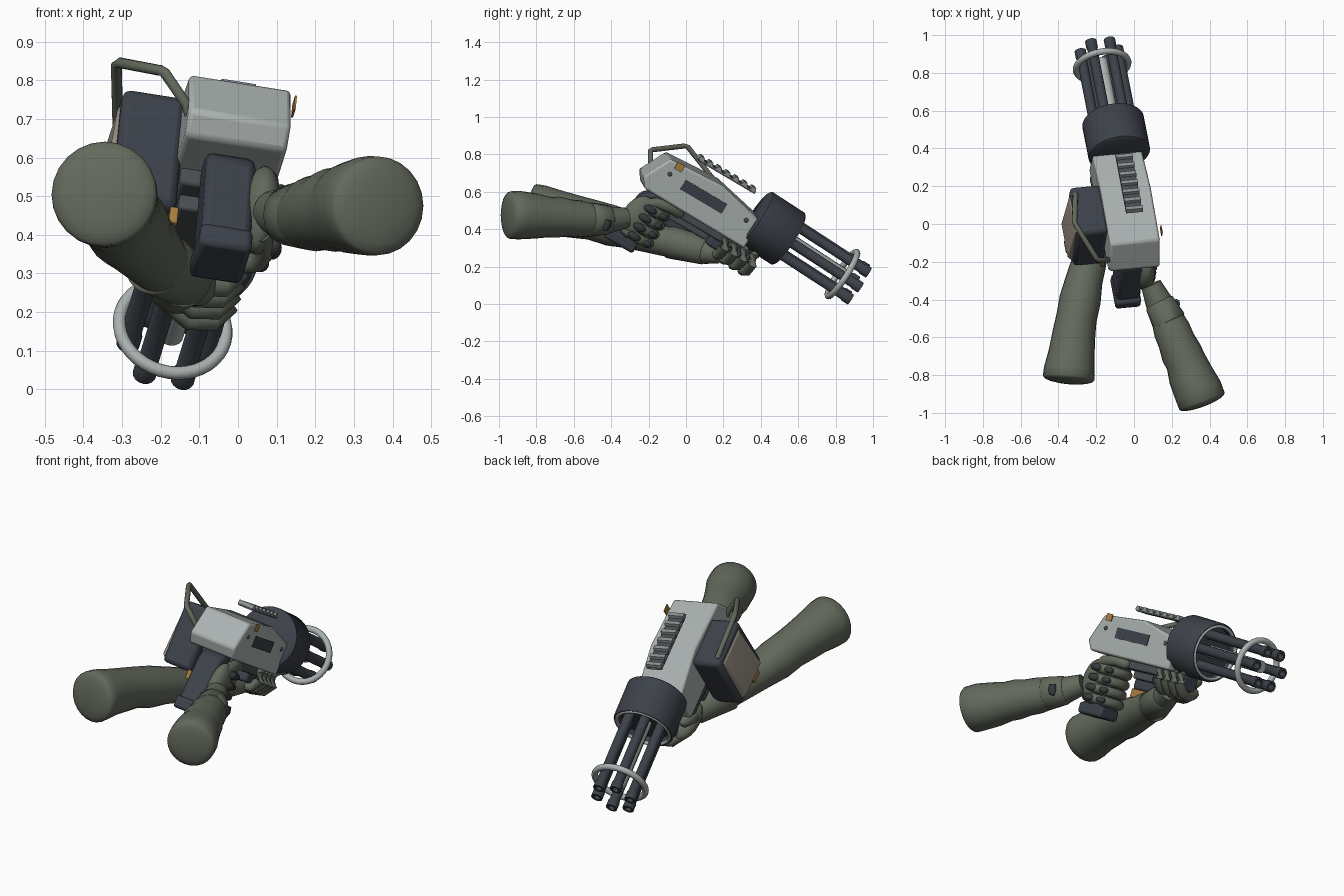
import bpy, bmesh, math
from mathutils import Matrix, Vector

if "Cube" in bpy.data.objects:
    bpy.data.objects.remove(bpy.data.objects["Cube"])

# Gun frame: local X = right, Y = along the barrels, Z = up; origin at drum centre
GX, GY, GZ = Vector((.984, .093, -.155)), Vector((-.159, .85, -.502)), Vector((.085, .519, .851))
GUN = Matrix((GX, GY, GZ)).transposed().to_4x4()
GUN.translation = (-.095, .46, .405)
BARRELS = GUN @ Matrix.Rotation(-.042, 4, 'X')
WORLD = Matrix.Identity(4)


def material(name, r, g, b):
    m = bpy.data.materials.new(name)
    m.diffuse_color = (r, g, b, 1)
    m.use_nodes = True
    m.node_tree.nodes["Principled BSDF"].inputs["Base Color"].default_value = m.diffuse_color
    return m


PALE = material("pale metal", .40, .44, .43)
MID = material("rail metal", .25, .275, .275)
DARK = material("dark gunmetal", .046, .053, .068)
OLIVE = material("olive cloth", .125, .143, .108)
PAD = material("dark pad", .04, .043, .048)
BEIGE = material("beige panel", .30, .265, .22)
ORANGE = material("orange brass", .40, .21, .05)
PORT = material("port grey", .07, .076, .082)


def finish(bm, name, mat, frame=GUN, bevel=0, segs=2, angle=40):
    bmesh.ops.recalc_face_normals(bm, faces=bm.faces)
    me = bpy.data.meshes.new(name)
    bm.to_mesh(me)
    bm.free()
    me.materials.append(mat)
    ob = bpy.data.objects.new(name, me)
    bpy.context.collection.objects.link(ob)
    ob.matrix_world = frame
    if bevel:
        mod = ob.modifiers.new("bevel", 'BEVEL')
        mod.width, mod.segments, mod.limit_method = bevel, segs, 'ANGLE'
    bpy.ops.object.select_all(action='DESELECT')
    bpy.context.view_layer.objects.active = ob
    ob.select_set(True)
    bpy.ops.object.shade_smooth_by_angle(angle=math.radians(angle))
    return ob


def prism(name, profile, x0, x1, mat, bevel=0):
    """Side profile (y, z) extruded across x."""
    bm = bmesh.new()
    a = [bm.verts.new((x0, y, z)) for y, z in profile]
    b = [bm.verts.new((x1, y, z)) for y, z in profile]
    n = len(a)
    bm.faces.new(a)
    bm.faces.new(b)
    for i in range(n):
        bm.faces.new((a[i], a[(i + 1) % n], b[(i + 1) % n], b[i]))
    return finish(bm, name, mat, GUN, bevel)


def box(name, x, y, z, mat, bevel=0):
    return prism(name, [(y[0], z[0]), (y[1], z[0]), (y[1], z[1]), (y[0], z[1])], x[0], x[1], mat, bevel)


def lathe(name, profile, mat, centre=(0, 0), n=32, closed=False):
    """Profile of (y, radius) spun about the barrel direction."""
    bm = bmesh.new()
    rings = [[bm.verts.new((centre[0] + r * math.cos(t), y, centre[1] + r * math.sin(t)))
              for t in [2 * math.pi * k / n for k in range(n)]] for y, r in profile]
    pairs = list(zip(rings, rings[1:]))
    if closed:
        pairs.append((rings[-1], rings[0]))
    else:
        bm.faces.new(rings[0])
        bm.faces.new(rings[-1])
    for p, q in pairs:
        for k in range(n):
            bm.faces.new((p[k], p[(k + 1) % n], q[(k + 1) % n], q[k]))
    return finish(bm, name, mat, BARRELS)


def ring(name, y, major, minor, mat):
    prof = [(y + minor * math.sin(a), major + minor * math.cos(a))
            for a in [2 * math.pi * k / 12 for k in range(12)]]
    return lathe(name, prof, mat, n=40, closed=True)


def limb(name, path, radii, mat, frame=GUN, n=16, dome=0):
    """Round tube following a path; dome rounds off the first end."""
    pts, radii = [Vector(p) for p in path], list(radii)
    if dome:
        out = (pts[0] - pts[1]).normalized()
        steps = [math.radians(d) for d in (80, 60, 40, 20)]
        r0 = radii[0]
        pts = [pts[0] + out * dome * math.sin(s) for s in steps] + pts
        radii = [r0 * math.cos(s) for s in steps] + radii
    bm = bmesh.new()
    loops = []
    for i, (p, r) in enumerate(zip(pts, radii)):
        t = pts[min(i + 1, len(pts) - 1)] - pts[max(i - 1, 0)]
        m = t.to_track_quat('Z', 'Y').to_matrix()
        loops.append([bm.verts.new(p + m @ Vector((r * math.cos(a), r * math.sin(a), 0)))
                      for a in [2 * math.pi * k / n for k in range(n)]])
    for p, q in zip(loops, loops[1:]):
        for k in range(n):
            bm.faces.new((p[k], p[(k + 1) % n], q[(k + 1) % n], q[k]))
    bm.faces.new(loops[0])
    bm.faces.new(loops[-1])
    return finish(bm, name, mat, frame, angle=60)


def blob(name, loc, scale, mat, frame=GUN):
    bm = bmesh.new()
    bmesh.ops.create_uvsphere(bm, u_segments=16, v_segments=10, radius=1,
                              matrix=Matrix.Translation(loc) @ Matrix.Diagonal((*scale, 1)))
    return finish(bm, name, mat, frame)


def finger(name, path, r):
    a, b = Vector(path[0]), Vector(path[-1])
    tip = b + (b - Vector(path[-2])).normalized() * r * .8
    limb(name, [a, *path[1:], tip], [r * .8] + [r] * (len(path) - 1) + [r * .4], OLIVE, n=10)


# Receiver body: faceted rear, top rising to a kink then falling to the drum
prism("receiver", [(-.685, .052), (-.76, -.10), (-.72, -.155), (-.09, -.16), (-.09, .012), (-.37, .072)],
      -.146, .122, PALE, .012)
box("underframe", (-.13, .06), (-.56, -.12), (-.20, -.14), PORT, .01)
box("trigger_frame", (-.12, -.03), (-.50, -.26), (-.24, -.18), PORT, .008)
box("ejection_port", (.117, .126), (-.555, -.295), (-.06, .0), DARK)
box("brass_tab", (.137, .142), (-.645, -.60), (.022, .062), ORANGE)
for y, z in ((-.645, -.018), (-.162, -.023)):
    blob("side_bolt", (.122, y, z), (.006, .012, .012), PORT)

# Raised sight rail with cross teeth
box("rail_base", (-.043, .043), (-.535, -.185), (.114, .13), PORT)
for k in range(7):
    y = -.545 + k * .054
    prism("rail_tooth", [(y, .122), (y + .038, .122), (y + .029, .144), (y + .009, .144)], -.045, .045, MID)

# Barrel drum, recessed at the front, with pale lip
lathe("drum", [(-.115, .15), (-.105, .165), (.10, .165), (.11, .158), (.11, .14), (.07, .138)], DARK, n=36)
ring("drum_lip", .107, .146, .009, PALE)

# Six hollow barrels, centre shaft and clamp ring
for k in range(6):
    a = k * math.pi / 3
    lathe("barrel", [(.05, .027), (.515, .027), (.52, .031), (.56, .031), (.56, .018), (.51, .018)],
          DARK, (.1 * math.cos(a), .1 * math.sin(a)), 16)
lathe("centre_shaft", [(.05, .034), (.49, .034)], PALE, n=16)
ring("clamp_ring", .455, .14, .017, PALE)

# Ammunition box with a tapered outer panel
box("ammo_box", (-.303, -.135), (-.595, -.30), (-.30, .04), DARK, .022)
bm = bmesh.new()
bmesh.ops.create_cube(bm, size=1)
for v in bm.verts:
    outer, low = v.co.x < 0, v.co.z < 0
    v.co = Vector(((-.327 if low else -.309) if outer else -.295,
                   -.447 + v.co.y * (.21 if outer else .25),
                   -.135 + v.co.z * (.26 if outer else .30)))
finish(bm, "side_panel", BEIGE, GUN, .004)
box("feed_latch", (-.15, -.128), (-.585, -.48), (-.338, -.29), ORANGE, .004)
box("panel_latch", (-.327, -.30), (-.51, -.44), (-.295, -.265), ORANGE, .004)

# Carry handle
limb("carry_handle", [(-.125, -.19, .71), (-.135, -.19, .74), (-.19, -.19, .82), (-.20, -.18, .825),
                      (-.305, -.01, .845), (-.315, .01, .84), (-.31, .16, .65)], [.014] * 7, OLIVE, WORLD, 10)

# Rear grip with base cap
prism("rear_grip", [(-.70, -.19), (-.65, -.15), (-.56, -.15), (-.585, -.46), (-.75, -.46)], -.08, .05, DARK, .02)
box("grip_base", (-.085, .052), (-.765, -.58), (-.495, -.43), DARK, .015)
# Fore grip
box("fore_grip", (-.06, .05), (-.27, -.02), (-.25, -.15), DARK, .015)

# Right arm, with cloth folds, and cuff
limb("right_arm", [(.36, -.938, .475), (.34, -.885, .475), (.30, -.80, .47), (.275, -.73, .465),
                   (.25, -.68, .465), (.225, -.62, .46), (.20, -.56, .455), (.175, -.50, .45), (.13, -.41, .45),
                   (.09, -.32, .46)],
     [.128, .129, .12, .108, .109, .099, .098, .086, .072, .055], OLIVE, WORLD, 24, .03)
limb("right_cuff", [(.19, -.525, .453), (.185, -.515, .452), (.135, -.42, .45), (.13, -.41, .45)],
     [.08, .092, .079, .07], OLIVE, WORLD, 20)
# Wrist plate on the outside of the cuff
limb("wrist_plate", [(.215, -.435, .395), (.22, -.425, .42), (.225, -.415, .45)], [.014, .024, .02], PAD, WORLD, 6)

# Left arm and cuff
limb("left_arm", [(-.346, -.815, .505), (-.342, -.77, .50), (-.33, -.68, .485), (-.318, -.58, .465),
                  (-.305, -.50, .45), (-.285, -.40, .42), (-.265, -.30, .395), (-.24, -.21, .37),
                  (-.21, -.10, .335), (-.17, .02, .30), (-.13, .11, .28), (-.10, .18, .265)],
     [.137, .135, .122, .114, .108, .11, .099, .093, .082, .073, .066, .05], OLIVE, WORLD, 24, .03)
limb("left_cuff", [(-.215, -.09, .333), (-.21, -.08, .331), (-.135, .10, .283), (-.13, .11, .28)],
     [.08, .089, .073, .064], OLIVE, WORLD, 20)

# Right hand around the rear grip
blob("right_palm", (.075, -.665, -.31), (.05, .085, .125), OLIVE)
for k in range(4):
    v = -.235 - k * .056
    finger("right_finger", [(.08, -.70, v), (.105, -.63, v), (.09, -.56, v), (.03, -.53, v), (-.04, -.545, v)], .027)
    blob("knuckle_pad", (.122, -.635, v), (.021, .038, .021), PAD)
    blob("finger_pad", (.10, -.555, v), (.023, .03, .019), PAD)
finger("right_thumb", [(.08, -.70, -.25), (.09, -.62, -.19), (.075, -.54, -.175), (.06, -.48, -.18)], .03)

# Left hand around the fore grip
blob("left_palm", (-.06, -.14, -.245), (.075, .13, .055), OLIVE)
for k in range(4):
    u = -.19 + k * .058
    finger("left_finger", [(-.07, u - .02, -.25), (-.01, u, -.275), (.05, u + .01, -.26),
                           (.085, u + .01, -.215), (.07, u, -.17)], .029)
finger("left_thumb", [(-.08, -.20, -.25), (-.115, -.13, -.21), (-.10, -.07, -.17)], .03)
